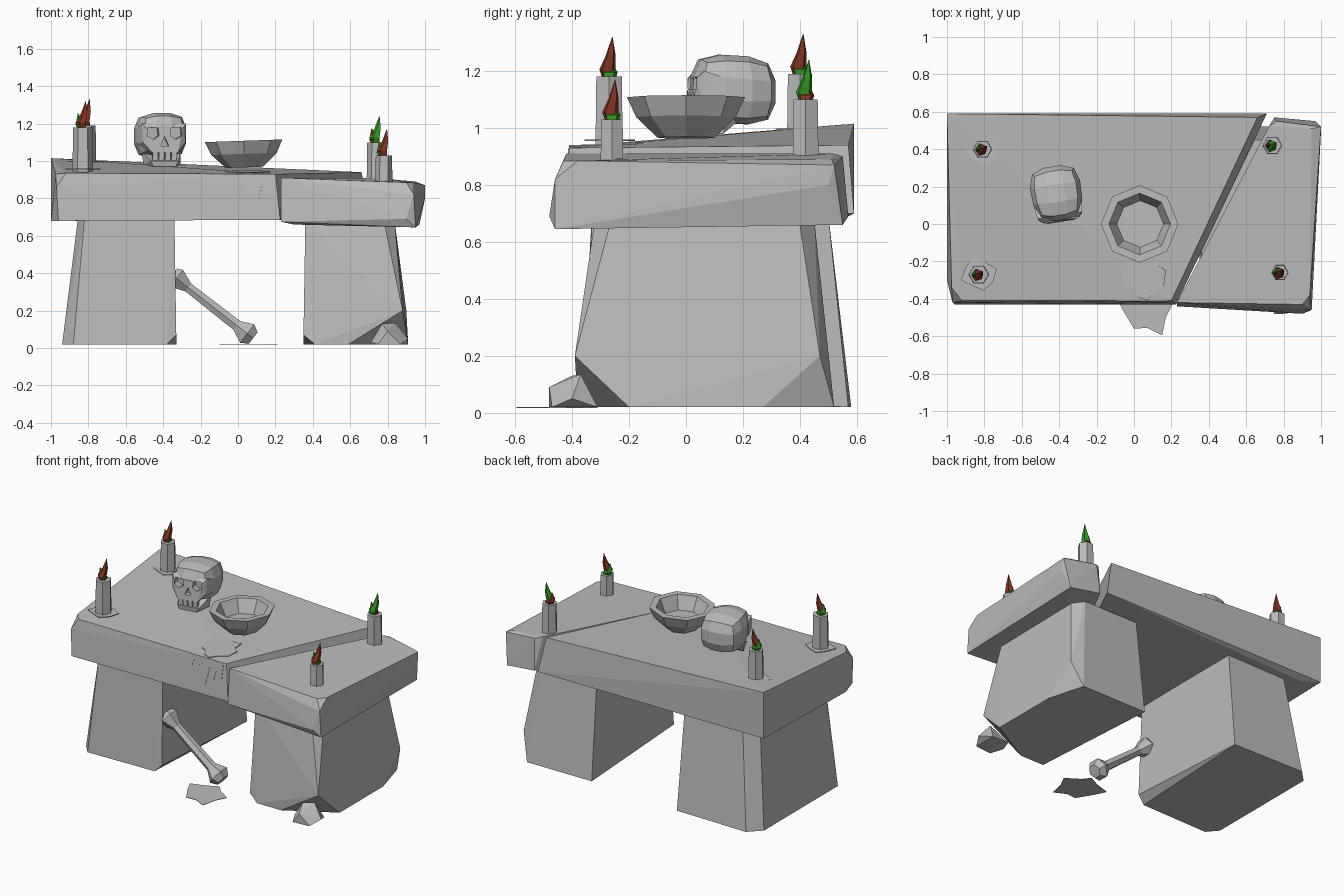
import bpy, bmesh
from math import sin, cos, pi, radians
from mathutils import Vector, Matrix

default = bpy.data.objects.get("Cube")
if default:
    bpy.data.objects.remove(default)


def material(name, color):
    mat = bpy.data.materials.new(name)
    mat.use_nodes = True
    mat.diffuse_color = (*color, 1)
    mat.node_tree.nodes["Principled BSDF"].inputs["Base Color"].default_value = (*color, 1)
    return mat


stone = material("stone grey", (0.5, 0.5, 0.5))
red = material("flame red", (0.25, 0.035, 0.015))
green = material("flame green", (0.03, 0.32, 0.015))


def finish(name, bm, mat=stone, matrix=None):
    """Turn a bmesh into a flat shaded object."""
    if matrix:
        bm.transform(matrix)
    bmesh.ops.recalc_face_normals(bm, faces=bm.faces)
    mesh = bpy.data.meshes.new(name)
    bm.to_mesh(mesh)
    bm.free()
    mesh.materials.append(mat)
    obj = bpy.data.objects.new(name, mesh)
    bpy.context.scene.collection.objects.link(obj)
    return obj


def hull(name, points, matrix=None):
    """Chipped block: the convex hull of its corners."""
    bm = bmesh.new()
    verts = [bm.verts.new(p) for p in points]
    result = bmesh.ops.convex_hull(bm, input=verts)
    loose = [v for v in result["geom_interior"] if isinstance(v, bmesh.types.BMVert)]
    bmesh.ops.delete(bm, geom=loose, context="VERTS")
    bmesh.ops.dissolve_limit(bm, angle_limit=radians(2), verts=bm.verts, edges=bm.edges)
    return finish(name, bm, stone, matrix)


def loft(name, rings, sides, mat=stone, matrix=None, turn=0):
    """Stack of regular rings, each (height, radius, sideways shift), capped."""
    bm = bmesh.new()
    loops = []
    for z, r, shift in rings:
        angles = [turn + 2 * pi * i / sides for i in range(sides)]
        loops.append([bm.verts.new((r * cos(a) + shift, r * sin(a), z)) for a in angles])
    for low, high in zip(loops, loops[1:]):
        for i in range(sides):
            j = (i + 1) % sides
            bm.faces.new((low[i], low[j], high[j], high[i]))
    bm.faces.new(loops[0][::-1])
    bm.faces.new(loops[-1])
    return finish(name, bm, mat, matrix)


def plate(name, points, thickness):
    """Thin flat shape with a ragged outline."""
    bm = bmesh.new()
    face = bm.faces.new([bm.verts.new(p) for p in points])
    face.normal_update()
    offset = face.normal * thickness
    top = bmesh.ops.extrude_face_region(bm, geom=[face])["geom"]
    for v in top:
        if isinstance(v, bmesh.types.BMVert):
            v.co += offset
    return finish(name, bm)


def box(name, center, size, matrix):
    bm = bmesh.new()
    bmesh.ops.create_cube(bm, size=1, matrix=Matrix.Translation(center) @ Matrix.Diagonal((*size, 1)))
    return finish(name, bm, stone, matrix)


# Broken table slab
hull("large_slab", [
    (-1, .59, 1.015), (.66, .57, .94), (.2, -.41, .93), (-.92, -.41, .935),
    (-.975, -.34, .93), (-.97, -.42, .86), (-1, .59, .7), (.71, .59, .7),
    (.225, -.43, .685), (-.96, -.43, .68), (-1, -.3, .68), (-.87, .55, .68)])
hull("small_slab", [
    (.23, -.42, .91), (.72, .52, .91), (.76, .55, .9), (.95, .51, .89), (1, .52, .87),
    (.9, -.43, .885), (.94, -.38, .885), (.94, -.46, .82), (.23, -.44, .675),
    (.9, -.48, .69), (.95, -.46, .645), (.97, .55, .66), (1, .5, .8), (.75, .57, .69), (.3, -.4, .66)])

# Supporting boulders
hull("right_support", [
    (-.88, -.37, .02), (-.94, -.3, .02), (-.94, .5, .02), (-.86, .58, .02),
    (-.33, .57, .02), (-.33, -.35, .07), (-.38, -.36, .02), (-.82, -.33, .7),
    (-.855, -.25, .7), (-.855, .42, .7), (-.78, .5, .69), (-.34, .5, .69), (-.34, -.33, .7)])
hull("left_support", [
    (.35, -.37, .07), (.41, -.38, .02), (.59, -.38, .02), (.88, -.39, .2), (.91, -.2, .02),
    (.91, .27, .02), (.9, .47, .2), (.84, .52, .02), (.35, .52, .02), (.36, -.32, .68),
    (.78, -.32, .68), (.84, -.27, .65), (.84, .4, .66), (.77, .45, .68), (.36, .45, .68)])
hull("small_rock", [
    (.71, -.4, .03), (.75, -.48, .02), (.87, -.47, .02), (.91, -.4, .05), (.87, -.31, .02),
    (.74, -.32, .03), (.77, -.4, .13), (.84, -.37, .135), (.8, -.48, .09)])

# Candles with a tall flame, a small flame and a wax pool
for name, x, y, z, top, r, tall, small in (
        ("front_right", -.83, -.27, .94, 1.18, .055, red, green),
        ("back_right", -.81, .4, .98, 1.19, .052, red, green),
        ("back_left", .74, .42, .9, 1.1, .052, green, red),
        ("front_left", .78, -.26, .88, 1.03, .046, red, green)):
    loft(name + "_candle", [(z, r, 0), (top, r * .94, 0)], 6, matrix=Matrix.Translation((x, y, 0)))
    place = Matrix.Translation((x, y, top - .015)) @ Matrix.Rotation(radians(35), 4, "Z")
    loft(name + "_flame", [(0, .018, -.005), (.04, .03, -.01), (.09, .018, .01), (.155, .001, .02)],
         5, tall, place)
    loft(name + "_small_flame", [(0, .022, .0), (.03, .031, .008), (.06, .014, .018), (.09, .001, .026)],
         5, small, place @ Matrix.Rotation(2.5, 4, "Z"))
    if x < 0:
        rim = [(.1, .075, .095, .08, .1, .07, .09, .085)[i] for i in range(8)]
        level = z + .015
        plate(name + "_wax_pool", [(x + q * cos(i * pi / 4 + .3), y + q * sin(i * pi / 4 + .3), level)
                                   for i, q in enumerate(rim)], .004)

# Octagonal bowl
loft("bowl", [(-.002, .1, 0), (.07, .175, 0), (.14, .207, 0), (.14, .165, 0), (.05, .125, 0)], 8,
     matrix=Matrix.Translation((.035, 0, .968)) @ Matrix.Rotation(radians(-2), 4, "Y"))

# Spill running over the edge and onto the floor
spill = [(-.06, -.15), (-.07, -.24), (-.05, -.32), (-.01, -.34), (.02, -.39), (.07, -.41),
         (.1, -.37), (.16, -.33), (.17, -.25), (.13, -.22), (.13, -.15)]
plate("spill_on_top", [(x, y, .949 + .035 * y) for x, y in spill], .005)
drips = [(-.09, .93), (-.06, .84), (-.04, .9), (0, .87), (.03, .9), (.05, .75), (.08, .88),
         (.11, .8), (.13, .87), (.17, .82), (.18, .93)]
plate("spill_drips", [(x, -.41 - (.93 - z) * .08, z) for x, z in drips], .003)
puddle = [(-.1, -.38), (-.06, -.46), (0, -.56), (.07, -.555), (.15, -.595), (.17, -.5),
          (.21, -.42), (.12, -.36), (.08, -.31), (0, -.35)]
plate("floor_puddle", [(x, y, .017) for x, y in puddle], .003)

# Bone leaning on the support
low, high = Vector((.065, -.28, .065)), Vector((-.345, -.28, .385))
direction = high - low
length = direction.length
lean = Matrix.Translation(low) @ direction.to_track_quat("Z", "Y").to_matrix().to_4x4()
loft("bone", [(-.02, .045, 0), (.02, .072, 0), (.09, .034, 0), (length - .1, .03, 0),
              (length - .02, .066, 0), (length + .01, .05, 0)], 6, matrix=lean)

# Skull: faceted cranium with carved sockets, cheeks, teeth and jaw
pose = Matrix.Translation((-.415, .165, 1.12)) @ Matrix.Rotation(radians(9), 4, "Z")
bm = bmesh.new()
bmesh.ops.create_cube(bm, size=2)
bmesh.ops.subdivide_edges(bm, edges=bm.edges, cuts=2, use_grid_fill=True)
for v in bm.verts:
    v.co = v.co.lerp(v.co.normalized() * 1.15, .72)
    taper = 1 - .08 * max(0, -v.co.y)
    v.co = Vector((v.co.x * .132 * taper, v.co.y * .14, v.co.z * .116 + .015 + v.co.y * -.008))
cranium = finish("skull_cranium", bm, stone, pose)
upper = hull("skull_face", [(s * x, y, z) for s in (-1, 1) for x, y, z in (
    (.12, -.12, .08), (.13, -.06, .06), (.13, -.06, -.03), (.115, -.13, -.02),
    (.07, -.155, -.075), (.07, -.02, -.085), (.1, -.145, .055))], pose)
cutters = []
for side in (-1, 1):
    cutters.append(hull("socket_cutter", [(side * x, y, z) for y in (-.25, -.1) for x, z in (
        (.03, .015), (.035, .055), (.09, .06), (.095, .015), (.06, -.005))], pose))
cutters.append(hull("nose_cutter", [(x, y, z) for y in (-.25, -.12) for x, z in (
    (-.022, -.04), (.022, -.04), (0, .01))], pose))
for cutter in cutters:
    cutter.hide_render = True
    cutter.hide_viewport = True
    cutter.display_type = "WIRE"
    for part in (cranium, upper):
        cut = part.modifiers.new("socket", "BOOLEAN")
        cut.operation = "DIFFERENCE"
        cut.solver = "EXACT"
        cut.object = cutter
for i in range(4):
    x = (i - 1.5) * .034
    box("upper_tooth", (x, -.14, -.085), (.028, .025, .035), pose)
    box("lower_tooth", (x, -.135, -.112), (.028, .022, .025), pose)
hull("skull_jaw", [(s * x, y, z) for s in (-1, 1) for x, y, z in (
    (.075, -.15, -.12), (.06, -.145, -.15), (.1, -.05, -.14), (.105, -.03, -.07), (.08, 0, -.1))], pose)
